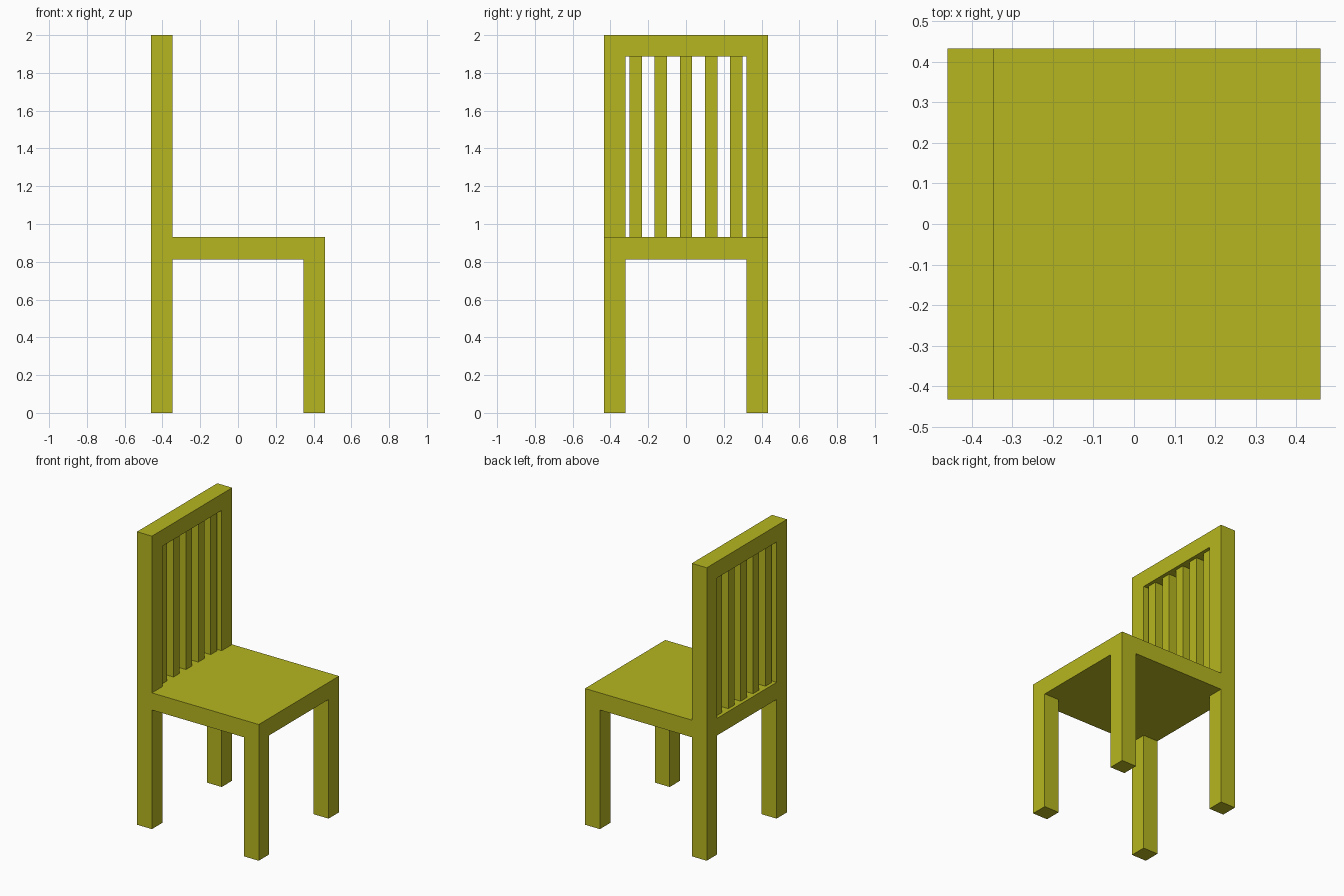
import bpy

if "Cube" in bpy.data.objects:
    bpy.data.objects.remove(bpy.data.objects["Cube"])

# Overall dimensions
HX, HY = 0.46, 0.433        # half depth (x) and half width (y)
T = 0.113                   # thickness of legs, posts and top rail
SEAT_BOTTOM, SEAT_TOP = 0.813, 0.93
RAIL_BOTTOM, TOP = 1.888, 2.0
SLAT = 0.066                # square slat section

paint = bpy.data.materials.new("olive_paint")
paint.diffuse_color = (0.468, 0.468, 0.0144, 1.0)
paint.use_nodes = True
paint.node_tree.nodes["Principled BSDF"].inputs["Base Color"].default_value = paint.diffuse_color


def box(name, x, y, z):
    """Add a box spanning the given (min, max) ranges."""
    spans = (x, y, z)
    bpy.ops.mesh.primitive_cube_add(size=1, location=[(a + b) / 2 for a, b in spans])
    obj = bpy.context.object
    obj.name = name
    obj.scale = [b - a for a, b in spans]
    bpy.ops.object.transform_apply(location=False, rotation=False, scale=True)
    obj.data.materials.append(paint)
    return obj


back_x = (-HX, -HX + T)
front_x = (HX - T, HX)

# Seat slab
box("seat", (-HX, HX), (-HY, HY), (SEAT_BOTTOM, SEAT_TOP))

# Legs and backrest posts on both sides
for side, y in (("right", (-HY, -HY + T)), ("left", (HY - T, HY))):
    box(f"front_leg_{side}", front_x, y, (0, SEAT_BOTTOM))
    box(f"back_leg_{side}", back_x, y, (0, SEAT_BOTTOM))
    box(f"back_post_{side}", back_x, y, (SEAT_TOP, TOP))

# Top rail between the posts
box("top_rail", back_x, (-HY + T, HY - T), (RAIL_BOTTOM, TOP))

# Five slats centred in the backrest depth
slat_x = -HX + T / 2
for i in range(5):
    cy = (i - 2) * 0.1335
    box(f"back_slat_{i + 1}",
        (slat_x - SLAT / 2, slat_x + SLAT / 2),
        (cy - SLAT / 2, cy + SLAT / 2),
        (SEAT_TOP, RAIL_BOTTOM))
